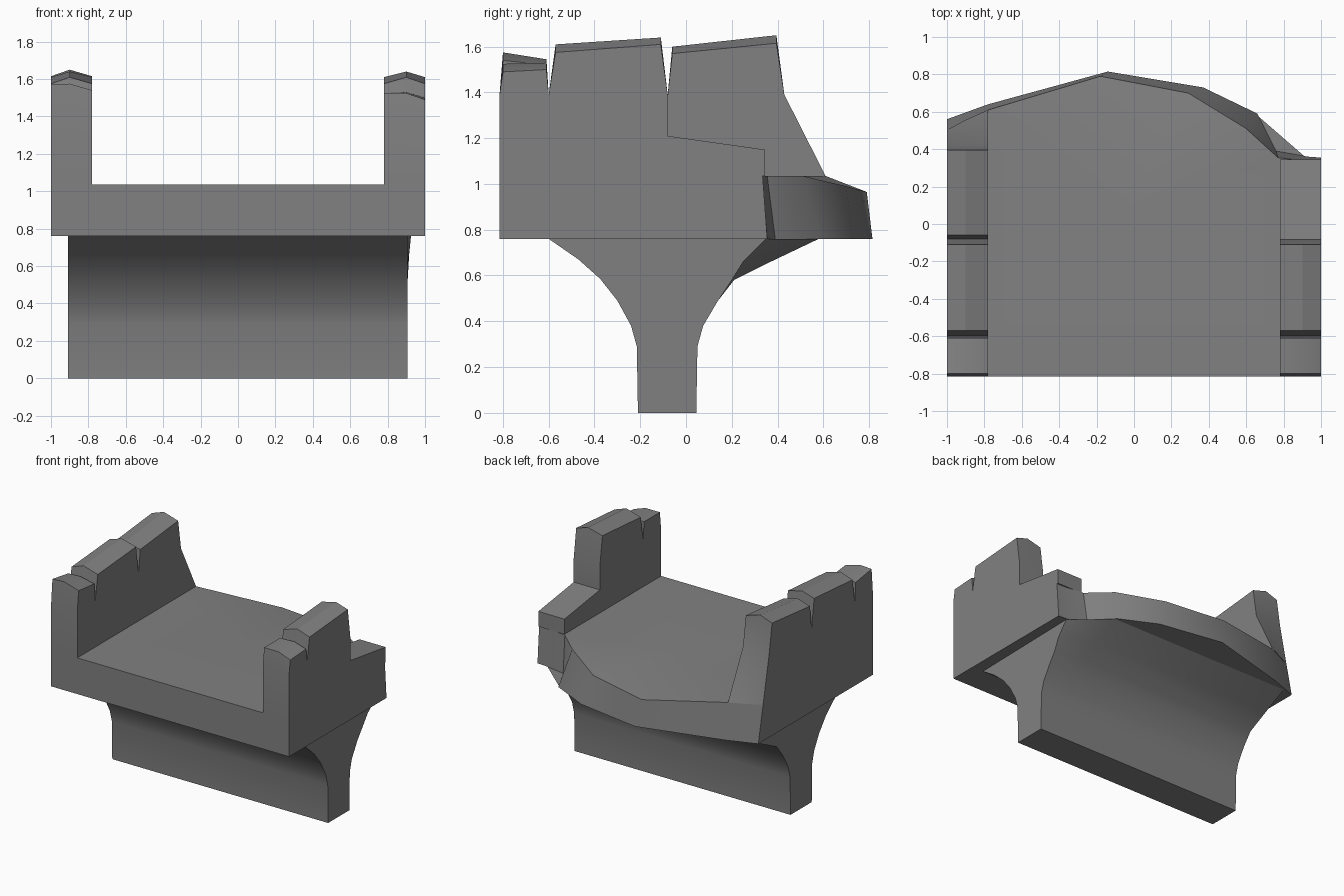
import bpy, bmesh

if "Cube" in bpy.data.objects:
    bpy.data.objects.remove(bpy.data.objects["Cube"])

stone = bpy.data.materials.new("grey stone")
stone.diffuse_color = (0.22, 0.22, 0.22, 1)
stone.use_nodes = True
stone.node_tree.nodes["Principled BSDF"].inputs["Base Color"].default_value = stone.diffuse_color


def finish(bm, name):
    bmesh.ops.remove_doubles(bm, verts=bm.verts, dist=0.0005)
    bmesh.ops.recalc_face_normals(bm, faces=bm.faces)
    me = bpy.data.meshes.new(name)
    bm.to_mesh(me)
    bm.free()
    ob = bpy.data.objects.new(name, me)
    bpy.context.collection.objects.link(ob)
    me.materials.append(stone)
    bpy.ops.object.select_all(action='DESELECT')
    ob.select_set(True)
    bpy.context.view_layer.objects.active = ob
    bpy.ops.object.shade_smooth_by_angle(angle=0.52)
    return ob


def loft(name, rings):
    """Join equal-length closed rings and cap both ends."""
    bm = bmesh.new()
    vs = [[bm.verts.new(p) for p in r] for r in rings]
    n = len(rings[0])
    for a, b in zip(vs, vs[1:]):
        for i in range(n):
            j = (i + 1) % n
            bm.faces.new((a[i], a[j], b[j], b[i]))
    bm.faces.new(vs[0])
    bm.faces.new(vs[-1])
    return finish(bm, name)


# Floor slab with a broken, drooping back edge
TOP = 1.035
upper = [(1, -.815, TOP), (1, .335, TOP), (.93, .335, TOP), (.77, .355, TOP),
         (.60, .51, TOP), (.29, .70, .99), (-.18, .79, .965),
         (-.78, .61, TOP), (-1, .503, TOP), (-1, -.815, TOP)]
lower = [(1, -.815), (1, .355), (.93, .36), (.76, .39), (.66, .59),
         (.37, .73), (-.14, .815), (-.78, .64), (-1, .56), (-1, -.815)]
bm = bmesh.new()
up = [bm.verts.new(p) for p in upper]
lo = [bm.verts.new((x, y, .76)) for x, y in lower]
mid = bm.verts.new((0, .1, TOP))
for i in range(len(up)):
    j = (i + 1) % len(up)
    bm.faces.new((up[i], up[j], mid))
    bm.faces.new((lo[i], lo[j], up[j], up[i]))
bm.faces.new(lo)
finish(bm, "floor_slab")


# Side walls: stations of (y outer, y inner, z outer, z ridge, z inner)
def wall(name, side, stations):
    rings = []
    for yo, yi, zo, zr, zi in stations:
        ym = (yo + yi) / 2
        rings.append([(side, yo, TOP), (side, yo, zo), (side * .9, ym, zr),
                      (side * .78, yi, zi), (side * .78, yi, TOP)])
    loft(name, rings)


def s(y, zo, zr, zi):
    return (y, y, zo, zr, zi)


middle = [s(-.60, 1.39, 1.39, 1.39), s(-.57, 1.575, 1.61, 1.575),
          s(-.11, 1.61, 1.64, 1.61), s(-.08, 1.39, 1.39, 1.39)]
wall("left_wall", -1,
     [s(-.815, 1.39, 1.39, 1.39), s(-.80, 1.57, 1.575, 1.54),
      s(-.61, 1.54, 1.545, 1.52)] + middle +
     [s(-.06, 1.57, 1.60, 1.57), s(.395, 1.615, 1.65, 1.615),
      s(.43, 1.39, 1.39, 1.39), (.503, .61, TOP, TOP, TOP)])
wall("right_wall", 1,
     [s(-.815, 1.39, 1.39, 1.39), s(-.80, 1.49, 1.525, 1.525),
      s(-.61, 1.50, 1.53, 1.525)] + middle +
     [s(-.08, 1.21, 1.21, 1.21), s(.345, 1.15, 1.15, 1.15)])

# Flared support under the slab, narrowing at the broken right end
front = [(-.60, .76), (-.47, .67), (-.375, .585), (-.30, .49),
         (-.24, .38), (-.215, .29), (-.21, 0)]
back = [(.045, 0), (.05, .29), (.075, .38), (.14, .49)]
full = [(.21, .58), (.37, .66), (.58, .76)]
cut = [(.20, .58), (.25, .66), (.35, .76)]
rings = []
for x, tail, flare in ((-.91, full, 0), (.66, full, 0), (.905, cut, .02)):
    rings.append([(x, y, z) for y, z in front + back] +
                 [(x + flare * k / 2, y, z) for k, (y, z) in enumerate(tail)])
loft("support", rings)
